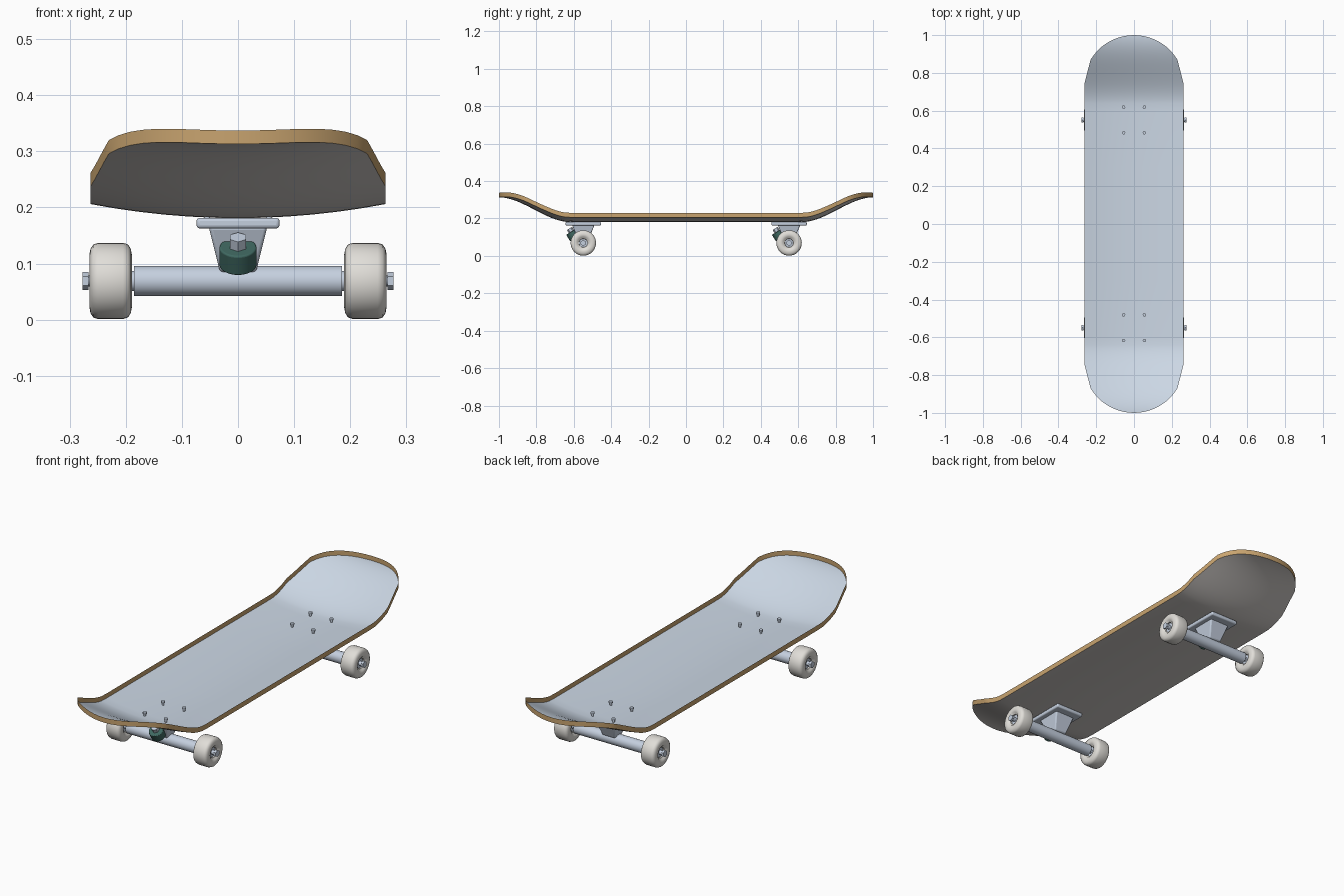
import bpy, bmesh, math
from mathutils import Vector, Matrix

cube = bpy.data.objects.get("Cube")
if cube:
    bpy.data.objects.remove(cube)


def material(name, rgb):
    m = bpy.data.materials.new(name)
    m.use_nodes = True
    m.diffuse_color = (*rgb, 1)
    m.node_tree.nodes["Principled BSDF"].inputs["Base Color"].default_value = (*rgb, 1)
    return m


STEEL = material("pale blue grey", (0.56, 0.63, 0.74))
GRIP = material("pale sky grey", (0.60, 0.68, 0.78))
WOOD = material("wood tan", (0.58, 0.37, 0.16))
GREY = material("warm light grey", (0.61, 0.58, 0.56))
WHITE = material("warm white", (0.75, 0.73, 0.69))
TEAL = material("dark teal", (0.05, 0.14, 0.12))


def finish(name, bm, mat, bevel=0, smooth=35):
    mesh = bpy.data.meshes.new(name)
    bm.to_mesh(mesh)
    bm.free()
    ob = bpy.data.objects.new(name, mesh)
    bpy.context.collection.objects.link(ob)
    mesh.materials.append(mat)
    if bevel:
        mod = ob.modifiers.new("Bevel", "BEVEL")
        mod.width, mod.segments = bevel, 3
    bpy.ops.object.select_all(action="DESELECT")
    ob.select_set(True)
    bpy.context.view_layer.objects.active = ob
    bpy.ops.object.shade_smooth_by_angle(angle=math.radians(smooth))
    return ob


def rod(name, center, axis, radius, length, mat, sides=32, bevel=0):
    """Cylinder along any axis."""
    bm = bmesh.new()
    turn = Vector(axis).to_track_quat("Z", "Y").to_matrix().to_4x4()
    bmesh.ops.create_cone(bm, cap_ends=True, segments=sides, radius1=radius, radius2=radius,
                          depth=length, matrix=Matrix.Translation(center) @ turn)
    return finish(name, bm, mat, bevel)


def block(name, center, size, mat, taper=(1, 1), bevel=0.006):
    """Box whose lower face is scaled by taper."""
    bm = bmesh.new()
    bmesh.ops.create_cube(bm, size=1)
    for v in bm.verts:
        k = taper if v.co.z < 0 else (1, 1)
        v.co = Vector(center) + Vector((v.co.x * size[0] * k[0], v.co.y * size[1] * k[1],
                                        v.co.z * size[2]))
    return finish(name, bm, mat, bevel)


# Deck outline and its concave, upturned surface
HALF, WALL, COLS = 0.263, 0.024, 12
ARC = 0.268


def surface_z(x, y):
    t = min(max((abs(y) - 0.62) / 0.38, 0), 1)
    return 0.181 + 0.132 * t * t * (3 - 2 * t) + 0.025 * (x / HALF) ** 2


stations = [(0.0, HALF), (0.3, HALF), (0.6, HALF)]
stations += [(0.62 + 0.02 * i, HALF) for i in range(1, 7)]
stations += [(0.74 + 0.026 * i, HALF - 0.0066 * i) for i in range(1, 5)]
corner = math.asin(0.23 / ARC)
for i in range(9):
    a = corner * (1 - i / 9)
    stations.append((1 - ARC + ARC * math.cos(a), ARC * math.sin(a)))
stations.append((1.0, 0.0))
stations = [(-y, w) for y, w in stations[:0:-1]] + stations


def deck_sheet(name, lift, mat, up):
    bm = bmesh.new()
    rows = [[bm.verts.new((x, y, surface_z(x, y) + lift))
             for x in (w * (2 * c / COLS - 1) for c in range(COLS + 1))]
            for y, w in stations]
    for lower, upper in zip(rows, rows[1:]):
        for c in range(COLS):
            quad = [lower[c], lower[c + 1], upper[c + 1], upper[c]]
            bm.faces.new(quad if up else quad[::-1])
    bmesh.ops.remove_doubles(bm, verts=bm.verts, dist=0.0005)
    finish(name, bm, mat)


deck_sheet("deck_underside", 0, GREY, False)
deck_sheet("deck_top", 0.002, GRIP, True)

# Rim: a thin wall standing up around the outline
outline = [(w, y) for y, w in stations] + [(-w, y) for y, w in stations[-2:0:-1]]
bm = bmesh.new()
wall = [[bm.verts.new((x, y, surface_z(x, y) + lift)) for x, y in outline] for lift in (0, WALL)]
for i in range(len(outline)):
    bm.faces.new((wall[0][i - 1], wall[0][i], wall[1][i], wall[1][i - 1]))
finish("deck_rim", bm, WOOD)


# Wheel: lathed profile of (offset along axle, radius)
def wheel(name, center):
    half = [(0.020, 0.022), (0.029, 0.024), (0.031, 0.030), (0.036, 0.034), (0.038, 0.046),
            (0.036, 0.057), (0.031, 0.065), (0.022, 0.068)]
    profile = half + [(-x, r) for x, r in reversed(half)]
    bm = bmesh.new()
    verts = [bm.verts.new((x, 0, r)) for x, r in profile]
    edges = [bm.edges.new((verts[i], verts[i - 1])) for i in range(len(verts))]
    bmesh.ops.spin(bm, geom=verts + edges, cent=(0, 0, 0), axis=(1, 0, 0),
                   angle=math.tau, steps=32, use_duplicate=False)
    bmesh.ops.remove_doubles(bm, verts=bm.verts, dist=0.0001)
    bmesh.ops.recalc_face_normals(bm, faces=bm.faces)
    bmesh.ops.translate(bm, vec=center, verts=bm.verts)
    finish(name, bm, WHITE, smooth=50)


# Trucks: both point the same way
X = (1, 0, 0)
Z = (0, 0, 1)
AXLE_Z = 0.069
for end, y in (("front", -0.549), ("rear", 0.551)):
    block(end + "_base_plate", (0, y, 0.172), (0.148, 0.19, 0.019), STEEL)
    block(end + "_hanger_block", (0, y, 0.125), (0.104, 0.12, 0.08), STEEL, (0.62, 0.45))
    rod(end + "_hanger_tube", (0, y, AXLE_Z), X, 0.027, 0.37, STEEL)
    rod(end + "_axle", (0, y, AXLE_Z), X, 0.010, 0.54, STEEL, 16)

    # Tilted bushing with its pin nut
    tilt = Vector((0, -0.53, 0.85))
    middle = Vector((0, y - 0.053, 0.113))
    rod(end + "_bushing", middle, tilt, 0.033, 0.04, TEAL, bevel=0.003)
    rod(end + "_kingpin_nut", middle + tilt * 0.029, tilt, 0.016, 0.022, STEEL, 6)

    for side, s in (("left", 1), ("right", -1)):
        tag = end + "_" + side
        wheel(tag + "_wheel", (s * 0.227, y, AXLE_Z))
        rod(tag + "_bearing", (s * 0.227, y, AXLE_Z), X, 0.0225, 0.046, STEEL)
        rod(tag + "_washer", (s * 0.188, y, AXLE_Z), X, 0.018, 0.008, STEEL)
        rod(tag + "_axle_nut", (s * 0.272, y, AXLE_Z), X, 0.016, 0.011, STEEL, 6)

        # Mounting bolts standing above the deck
        for row, dy in (("outer", -0.068), ("inner", 0.068)):
            bolt = tag + "_" + row + "_bolt"
            rod(bolt + "_stem", (s * 0.055, y + dy, 0.185), Z, 0.005, 0.026, STEEL, 12)
            rod(bolt + "_head", (s * 0.055, y + dy, 0.199), Z, 0.009, 0.007, STEEL, 12)
